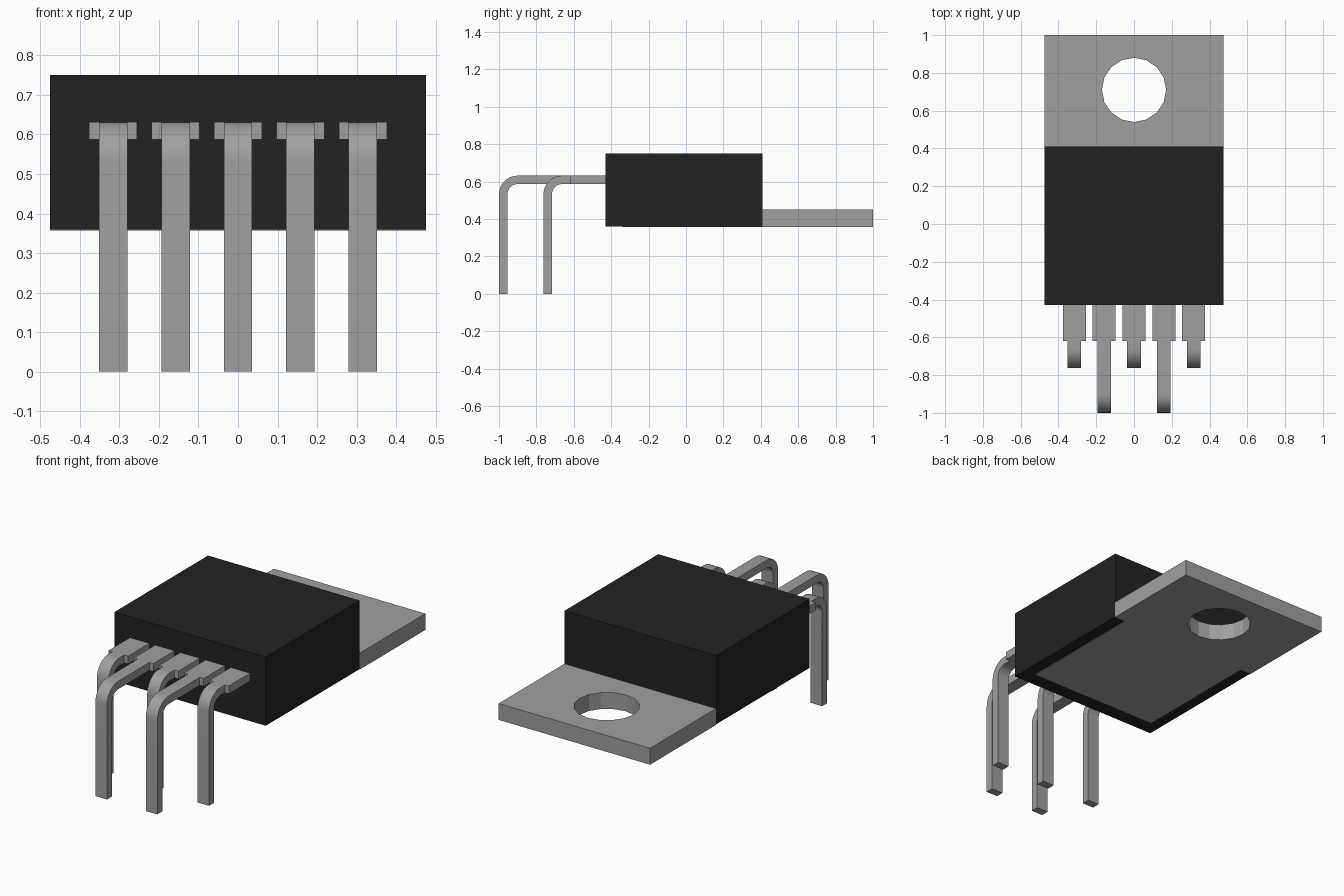
import bpy, bmesh, math
from mathutils import Vector

cube = bpy.data.objects.get("Cube")
if cube:
    bpy.data.objects.remove(cube, do_unlink=True)


def material(name, value, rough):
    m = bpy.data.materials.new(name)
    m.use_nodes = True
    colour = (value, value, value, 1)
    m.diffuse_color = colour
    node = m.node_tree.nodes["Principled BSDF"]
    node.inputs["Base Color"].default_value = colour
    node.inputs["Roughness"].default_value = rough
    return m


black = material("black_plastic", 0.016, 0.6)
metal = material("grey_metal", 0.35, 0.5)


def finish(name, bm, mat):
    bmesh.ops.recalc_face_normals(bm, faces=bm.faces[:])
    mesh = bpy.data.meshes.new(name)
    bm.to_mesh(mesh)
    bm.free()
    mesh.materials.append(mat)
    ob = bpy.data.objects.new(name, mesh)
    bpy.context.collection.objects.link(ob)
    return ob


def prism(bm, points, offset):
    """Extrude a closed outline along an offset."""
    face = bm.faces.new([bm.verts.new(p) for p in points])
    ext = bmesh.ops.extrude_face_region(bm, geom=[face])["geom"]
    bmesh.ops.translate(bm, vec=Vector(offset),
                        verts=[v for v in ext if isinstance(v, bmesh.types.BMVert)])


def box(bm, x0, x1, y0, y1, z0, z1):
    prism(bm, [(x0, y0, z0), (x1, y0, z0), (x1, y1, z0), (x0, y1, z0)], (0, 0, z1 - z0))


# Plastic body
bm = bmesh.new()
box(bm, -0.475, 0.475, -0.43, 0.41, 0.36, 0.75)
finish("body", bm, black)

# Metal tab: wide behind the body, narrower where it is set into the underside
bm = bmesh.new()
half = [(0.405, -0.34), (0.405, 0.409), (0.475, 0.409), (0.475, 1.0)]
outline = half + [(-x, y) for x, y in reversed(half)]
prism(bm, [(x, y, 0.357) for x, y in outline], (0, 0, 0.093))
tab = finish("mounting_tab", bm, metal)

# Mounting hole
bm = bmesh.new()
SIDES = 16
ring = [math.tau * i / SIDES for i in range(SIDES)]
prism(bm, [(0.17 * math.cos(a), 0.71 + 0.17 * math.sin(a), 0.2) for a in ring], (0, 0, 0.4))
cutter = finish("hole_cutter", bm, metal)
cutter.hide_render = True
cutter.hide_set(True)
cut = tab.modifiers.new("hole", "BOOLEAN")
cut.operation = "DIFFERENCE"
cut.solver = "EXACT"
cut.object = cutter

# Bent leads, alternating short and long
TOP, THICK, OUTER, STEPS = 0.632, 0.045, 0.1, 8
SHOULDER = -0.62


def lead(name, x, front):
    bm = bmesh.new()
    cy, cz = front + OUTER, TOP - OUTER

    def arc(r):
        return [(cy - r * math.sin(a), cz + r * math.cos(a))
                for a in (math.pi / 2 * i / STEPS for i in range(STEPS + 1))]

    outer = [(SHOULDER, TOP)] + arc(OUTER) + [(front, 0)]
    inner = [(SHOULDER, TOP - THICK)] + arc(OUTER - THICK) + [(front + THICK, 0)]
    prism(bm, [(x - 0.036, y, z) for y, z in outer + inner[::-1]], (0.072, 0, 0))
    box(bm, x - 0.061, x + 0.061, SHOULDER, -0.40, TOP - THICK, TOP)
    ob = finish(name, bm, metal)
    bpy.ops.object.select_all(action="DESELECT")
    ob.select_set(True)
    bpy.context.view_layer.objects.active = ob
    bpy.ops.object.shade_smooth_by_angle(angle=math.radians(30))


for i in range(5):
    lead(f"lead_{i + 1}", (i - 2) * 0.158, -1.0 if i % 2 else -0.762)
